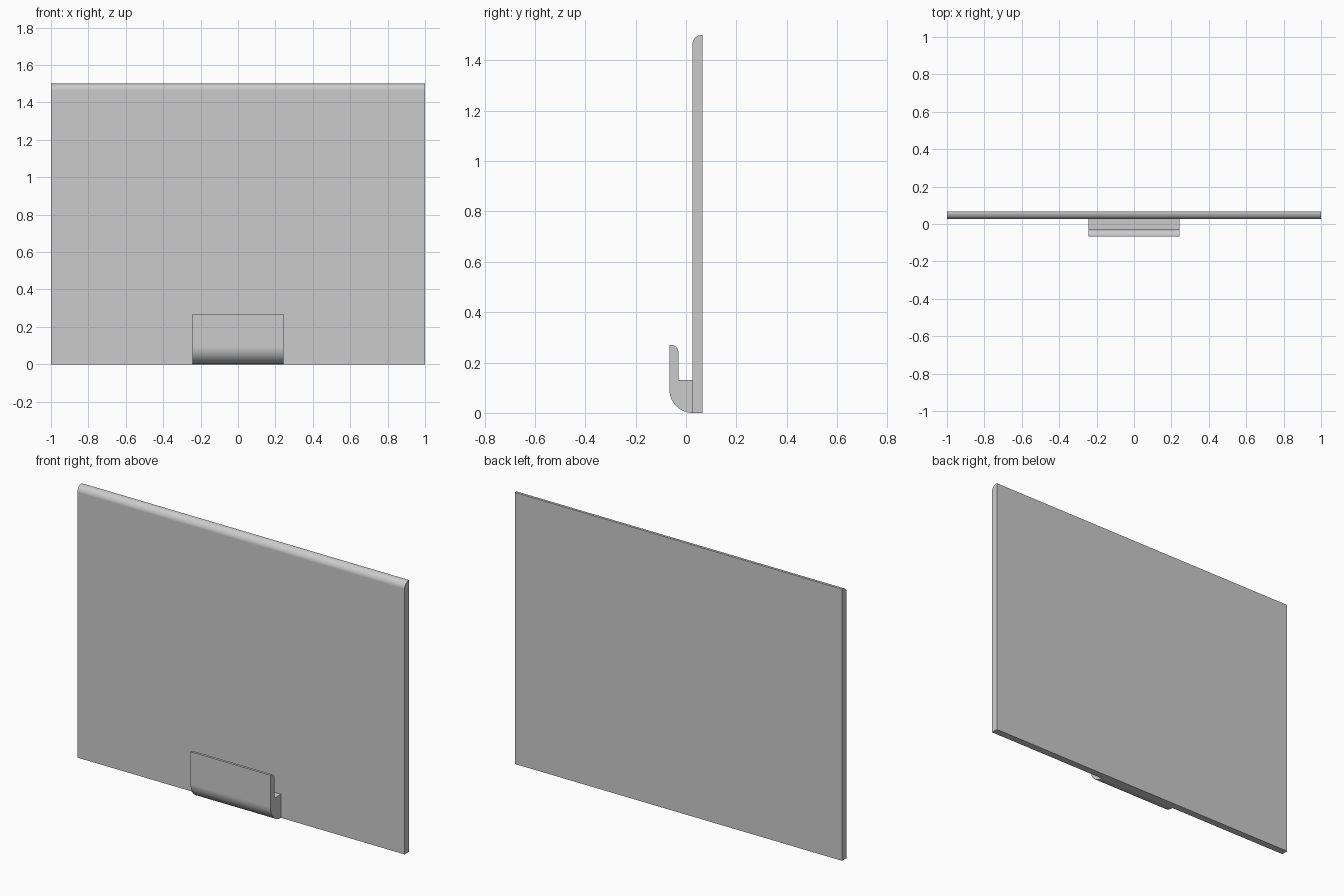
import bpy
import bmesh
from math import sin, cos, pi, radians

cube = bpy.data.objects.get("Cube")
if cube:
    bpy.data.objects.remove(cube, do_unlink=True)

# Single flat grey
GREY = (0.6, 0.6, 0.6, 1.0)
grey = bpy.data.materials.new("plain_grey")
grey.use_nodes = True
grey.diffuse_color = GREY
grey.node_tree.nodes["Principled BSDF"].inputs["Base Color"].default_value = GREY


def arc(y, z, r, start, end, steps=16):
    """Points on an arc in the side (y, z) plane, angles in degrees."""
    angles = [radians(start + (end - start) * i / steps) for i in range(steps + 1)]
    return [(y + r * cos(a), z + r * sin(a)) for a in angles]


def extrude_profile(name, profile, half_width):
    """Sweep a side profile across x, with smooth curves and crisp corners."""
    bm = bmesh.new()
    side = bm.faces.new([bm.verts.new((-half_width, y, z)) for y, z in profile])
    swept = bmesh.ops.extrude_face_region(bm, geom=[side])
    verts = [v for v in swept["geom"] if isinstance(v, bmesh.types.BMVert)]
    bmesh.ops.translate(bm, verts=verts, vec=(2 * half_width, 0, 0))
    bmesh.ops.recalc_face_normals(bm, faces=bm.faces)
    mesh = bpy.data.meshes.new(name)
    bm.to_mesh(mesh)
    bm.free()
    mesh.materials.append(grey)
    obj = bpy.data.objects.new(name, mesh)
    bpy.context.collection.objects.link(obj)
    bpy.ops.object.select_all(action="DESELECT")
    obj.select_set(True)
    bpy.context.view_layer.objects.active = obj
    bpy.ops.object.shade_smooth_by_angle(angle=radians(30))
    weighted = obj.modifiers.new("flat_faces", "WEIGHTED_NORMAL")
    weighted.keep_sharp = True
    return obj


FRONT, BACK, HEIGHT = 0.026, 0.066, 1.5    # panel faces and top
LIP_FRONT, LIP_BACK, LIP_TOP = -0.066, -0.03, 0.27
SHELF = 0.13

# Upright panel, rounded along its top front edge
top_r = 0.035
extrude_profile(
    "back_panel",
    [(FRONT, 0), (BACK, 0), (BACK, HEIGHT)]
    + arc(FRONT + top_r, HEIGHT - top_r, top_r, 90, 180),
    1.0,
)

# Hooked tray: rounded underside, flat shelf, upright lip
under_r = FRONT - LIP_FRONT
lip_r = 0.03
extrude_profile(
    "front_hook",
    arc(FRONT, under_r, under_r, 180, 270)
    + [(FRONT, SHELF), (LIP_BACK, SHELF)]
    + arc(LIP_BACK - lip_r, LIP_TOP - lip_r, lip_r, 0, 90)
    + [(LIP_FRONT, LIP_TOP)],
    0.244,
)
